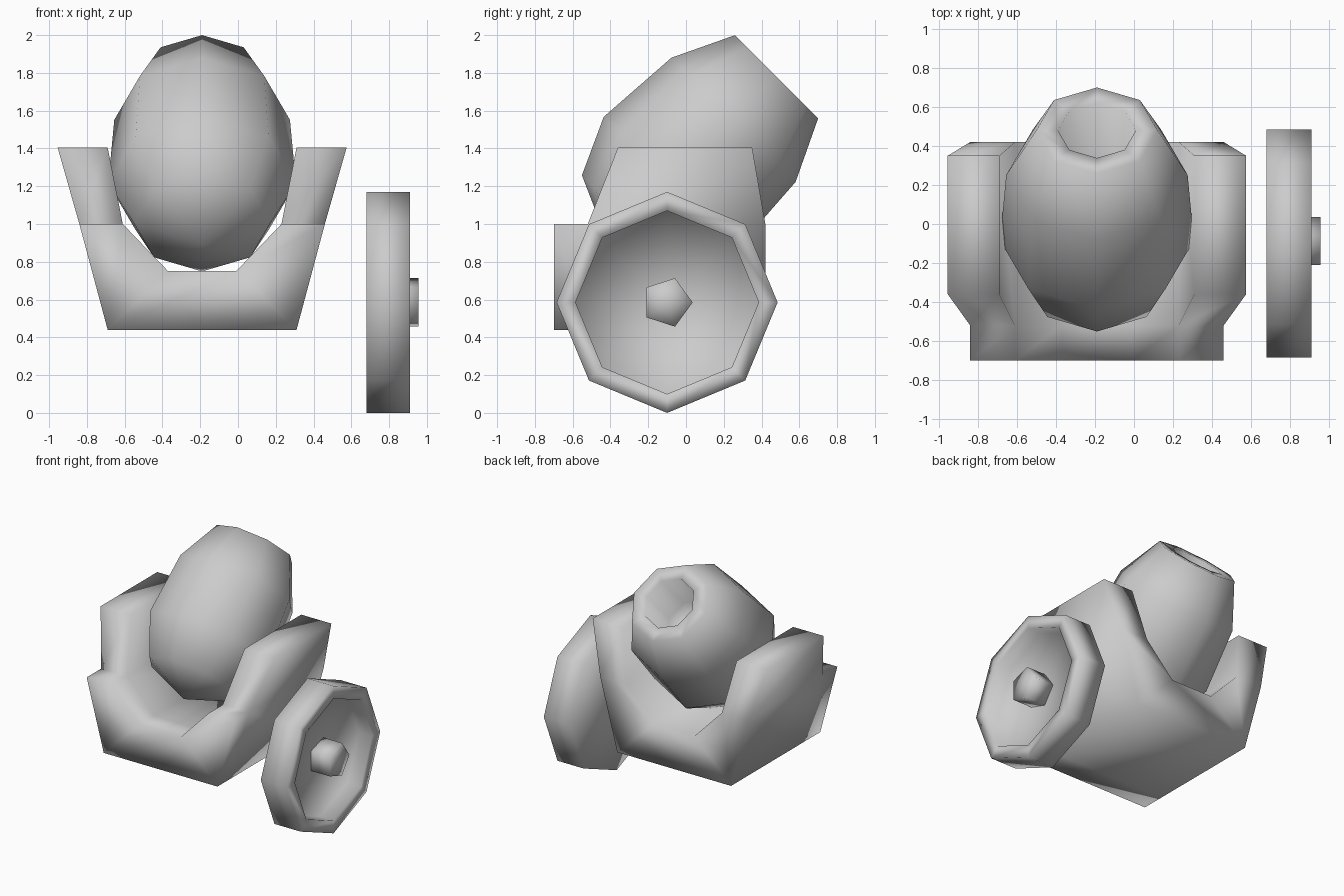
import bpy, bmesh
from math import cos, sin, pi
from mathutils import Matrix, Vector

if "Cube" in bpy.data.objects:
    bpy.data.objects.remove(bpy.data.objects["Cube"])

CX = -0.19  # centre line of barrel and cradle


def finish(name, bm):
    bmesh.ops.recalc_face_normals(bm, faces=bm.faces)
    for f in bm.faces:
        f.smooth = True
    me = bpy.data.meshes.new(name)
    bm.to_mesh(me)
    bm.free()
    ob = bpy.data.objects.new(name, me)
    bpy.context.collection.objects.link(ob)
    return ob


def lathe(name, profile, sides, matrix):
    """Spin (radius, height) points round local z; radius 0 makes a pole."""
    bm = bmesh.new()
    rings = []
    for r, h in profile:
        if r == 0:
            rings.append([bm.verts.new((0, 0, h))] * sides)
        else:
            rings.append([bm.verts.new((r * cos(pi / 2 + 2 * pi * i / sides),
                                        r * sin(pi / 2 + 2 * pi * i / sides), h))
                          for i in range(sides)])
    for a, b in zip(rings, rings[1:]):
        for i in range(sides):
            j = (i + 1) % sides
            quad = list(dict.fromkeys((a[i], a[j], b[j], b[i])))
            bm.faces.new(quad)
    bm.transform(matrix)
    return finish(name, bm)


# Barrel: bulging octagonal mortar tilted back 45 degrees, with a bore
tilt = Matrix.Translation((CX, -0.65, 0.65)) @ Matrix.Rotation(-pi / 4, 4, 'X')
lathe("barrel", [(0, 0.34), (0.36, 0.50), (0.497, 0.80), (0.465, 1.275), (0.311, 1.598),
                 (0.20, 1.598), (0.20, 1.20), (0, 1.20)], 8, tilt)

# Wheel: dished octagon lying along x, with a five-sided hub
axle = Matrix.Translation((0, -0.10, 0.585)) @ Matrix.Rotation(pi / 2, 4, 'Y')
lathe("wheel", [(0, 0.68), (0.585, 0.68), (0.585, 0.91), (0.485, 0.91),
                (0.485, 0.79), (0, 0.79)], 8, axle)
lathe("wheel_hub", [(0, 0.78), (0.135, 0.78), (0.135, 0.955), (0, 0.955)], 5, axle)

# Cradle: U-shaped bed run front to back, arms raised behind the front step
half = [(0.18, 0.75), (0.42, 1.0), (0.65, 1.0), (0.50, 0.44)]
section = half + [(-x, z) for x, z in reversed(half)]
bm = bmesh.new()
rows = [[bm.verts.new((CX + x, y, z)) for x, z in section] for y in (-0.70, -0.52, 0.42)]
for a, b in zip(rows, rows[1:]):
    for i in range(8):
        j = (i + 1) % 8
        if b is rows[2] and i in (1, 5):
            continue  # left open for the arms
        bm.faces.new((a[i], a[j], b[j], b[i]))
for row in (rows[0], rows[2]):
    for ids in ((0, 1, 2, 3), (4, 5, 6, 7), (0, 3, 4, 7)):
        bm.faces.new([row[i] for i in ids])
for i, s in ((1, 1), (5, -1)):
    base = [rows[1][i], rows[1][i + 1], rows[2][i + 1], rows[2][i]]
    top = []
    for v in base:
        inner = abs(v.co.x - CX) < 0.5
        top.append(bm.verts.new((CX + s * (0.50 if inner else 0.765),
                                 -0.36 if v.co.y < 0 else 0.35, 1.405)))
    for k in range(4):
        m = (k + 1) % 4
        bm.faces.new((base[k], base[m], top[m], top[k]))
    bm.faces.new(top)
finish("cradle", bm)
